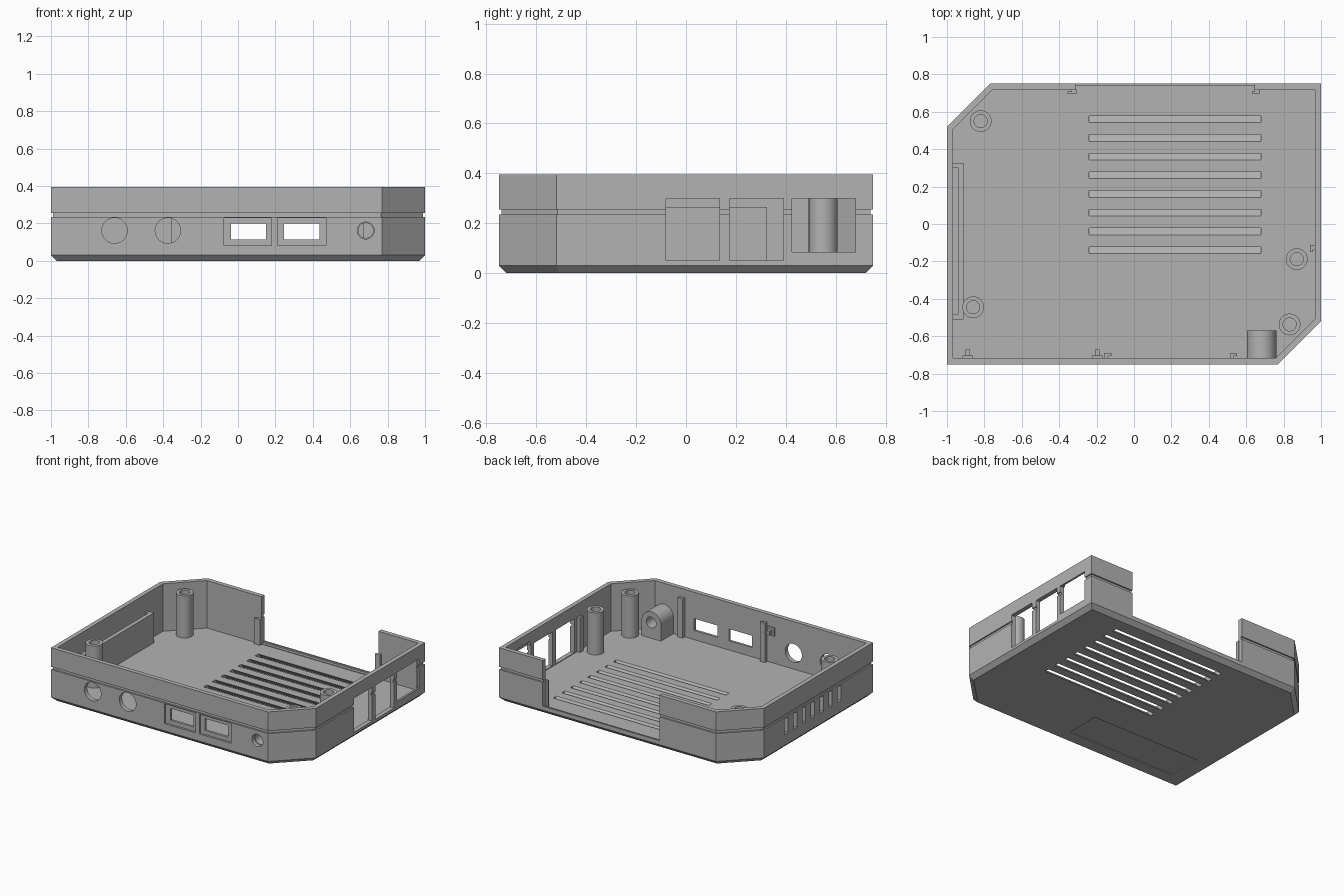
import bpy, bmesh, math
from mathutils import Matrix

if "Cube" in bpy.data.objects:
    bpy.data.objects.remove(bpy.data.objects["Cube"])

grey = bpy.data.materials.new("plain_grey")
grey.diffuse_color = (0.45, 0.45, 0.45, 1)
grey.use_nodes = True
grey.node_tree.nodes["Principled BSDF"].inputs["Base Color"].default_value = grey.diffuse_color
FLOOR, WALL = 0.045, 0.033


def make(name, bm):
    bmesh.ops.recalc_face_normals(bm, faces=bm.faces[:])
    me = bpy.data.meshes.new(name)
    bm.to_mesh(me)
    bm.free()
    me.materials.append(grey)
    ob = bpy.data.objects.new(name, me)
    bpy.context.collection.objects.link(ob)
    return ob


def add_box(bm, x0, x1, y0, y1, z0, z1):
    m = Matrix.Translation(((x0 + x1) / 2, (y0 + y1) / 2, (z0 + z1) / 2))
    m = m @ Matrix.Diagonal((x1 - x0, y1 - y0, z1 - z0, 1))
    return bmesh.ops.create_cube(bm, size=1, matrix=m)["verts"]


def boxes(name, *dims):
    bm = bmesh.new()
    for d in dims:
        add_box(bm, *d)
    return make(name, bm)


def add_cyl_y(bm, x, y0, y1, z, r):
    m = Matrix.Translation((x, (y0 + y1) / 2, z)) @ Matrix.Rotation(math.pi / 2, 4, 'X')
    bmesh.ops.create_cone(bm, cap_ends=True, segments=32, radius1=r, radius2=r,
                          depth=y1 - y0, matrix=m)


def outline(d):
    """Two-cornered-off rectangle, inset by d."""
    x, y, c = 1 - d, 0.75 - d, 0.23 - d * (2 - math.sqrt(2))
    return [(-x, -y), (x - c, -y), (x, c - y), (x, y), (c - x, y), (-x, y - c)]


def smooth(ob):
    for o in bpy.context.selected_objects:
        o.select_set(False)
    bpy.context.view_layer.objects.active = ob
    ob.select_set(True)
    bpy.ops.object.shade_smooth_by_angle(angle=math.radians(30))


def cut(ob, bm):
    c = make("cutter", bm)
    m = ob.modifiers.new("cut", 'BOOLEAN')
    m.operation, m.solver, m.object = 'DIFFERENCE', 'EXACT', c
    bpy.context.view_layer.objects.active = ob
    bpy.ops.object.modifier_apply(modifier=m.name)
    bpy.data.objects.remove(c)


# tray shell: lofted rings for bevelled base, seam groove, rim and inner wall
bm = bmesh.new()
rings = [[bm.verts.new((x, y, z)) for x, y in outline(d)] for d, z in (
    (0.03, 0), (0, 0.03), (0, 0.235), (0.01, 0.235), (0.01, 0.255), (0, 0.255),
    (0, 0.395), (WALL, 0.395), (WALL, FLOOR))]
for a, b in zip(rings, rings[1:]):
    for i in range(6):
        j = (i + 1) % 6
        bm.faces.new((a[i], a[j], b[j], b[i]))
bm.faces.new(rings[0])
bm.faces.new(rings[-1])
shell = make("case_shell", bm)

# side port windows, rear opening and its panel channel
bm = bmesh.new()
for y0, y1, z0 in ((-0.08, 0.135, 0.05), (0.175, 0.39, 0.05), (0.425, 0.68, 0.085)):
    add_box(bm, 0.9, 1.1, y0, y1, z0, 0.3)
add_box(bm, -0.31, 0.643, 0.68, 0.8, 0.05, 0.5)
cut(shell, bm)

# front round holes and rectangular port holes
bm = bmesh.new()
for x, r in ((-0.66, 0.068), (-0.375, 0.068), (0.683, 0.045)):
    add_cyl_y(bm, x, -0.8, -0.69, 0.162, r)
for x0, x1 in ((-0.037, 0.15), (0.245, 0.435)):
    add_box(bm, x0, x1, -0.8, -0.69, 0.113, 0.2)
cut(shell, bm)

# shallow frames around the port holes, recess under the base, thinned side wall
bm = bmesh.new()
for x0, x1 in ((-0.075, 0.18), (0.21, 0.47)):
    add_box(bm, x0, x1, -0.8, -0.735, 0.083, 0.228)
add_box(bm, -0.86, 0.03, -0.63, -0.37, -0.05, 0.006)
add_box(bm, 0.9, 0.985, 0.435, 0.69, 0.06, 0.33)
cut(shell, bm)

# slanted floor louvres
bm = bmesh.new()
for i in range(8):
    y = 0.56 - 0.1 * i
    vs = add_box(bm, -0.24, 0.678, y - 0.018, y + 0.018, -0.02, FLOOR + 0.02)
    for v in vs:
        v.co.y += FLOOR - v.co.z
cut(shell, bm)

# left wall vents
bm = bmesh.new()
for i in range(7):
    y = 0.26 - 0.103 * i
    add_box(bm, -1.1, -0.955, y - 0.02, y + 0.02, 0.11, 0.225)
cut(shell, bm)

# screw posts: tube profile swept round its axis
for n, (x, y) in enumerate(((-0.82, 0.55), (-0.86, -0.445), (0.87, -0.188), (0.832, -0.537))):
    bm = bmesh.new()
    N = 32
    loops = [[bm.verts.new((x + r * math.cos(2 * math.pi * i / N),
                            y + r * math.sin(2 * math.pi * i / N), z)) for i in range(N)]
             for r, z in ((0.058, FLOOR - 0.01), (0.058, 0.355), (0.035, 0.355), (0.035, FLOOR + 0.01))]
    for a, b in zip(loops, loops[1:]):
        for i in range(N):
            j = (i + 1) % N
            bm.faces.new((a[i], a[j], b[j], b[i]))
    bm.faces.new(loops[0])
    bm.faces.new(loops[-1])
    smooth(make(f"screw_post_{n + 1}", bm))

# power socket housing: arch with a bore
bm = bmesh.new()
arch = [(0.603, 0.04)] + [(0.682 - 0.079 * math.cos(math.pi * i / 20),
                           0.162 + 0.079 * math.sin(math.pi * i / 20)) for i in range(21)] + [(0.761, 0.04)]
f = bm.faces.new([bm.verts.new((x, -0.72, z)) for x, z in arch])
ext = bmesh.ops.extrude_face_region(bm, geom=[f])["geom"]
bmesh.ops.translate(bm, vec=(0, 0.15, 0),
                    verts=[v for v in ext if isinstance(v, bmesh.types.BMVert)])
socket = make("socket_housing", bm)
bm = bmesh.new()
add_cyl_y(bm, 0.683, -0.8, -0.5, 0.162, 0.04)
cut(socket, bm)
smooth(socket)

# baffle behind the left vents
boxes("vent_baffle", (-0.942, -0.912, -0.51, 0.325, 0.04, 0.265),
      (-0.97, -0.94, -0.51, -0.485, 0.04, 0.265), (-0.97, -0.94, 0.302, 0.325, 0.04, 0.265))

# rear panel rails and low sill
for name, x0, x1, x2, x3 in (("rear_rail_left", -0.355, -0.307, -0.335, -0.307),
                             ("rear_rail_right", 0.63, 0.67, 0.645, 0.67)):
    boxes(name, (x0, x1, 0.695, 0.709, 0.04, 0.235), (x2, x3, 0.705, 0.72, 0.04, 0.235))
boxes("rear_sill", (-0.315, 0.648, 0.738, 0.75, 0.045, 0.06))

# board guide rails on the front and right walls
for name, x in (("front_rail_left", -0.14), ("front_rail_right", 0.532)):
    boxes(name, (x - 0.02, x + 0.02, -0.706, -0.69, 0.04, 0.335),
          (x - 0.02, x, -0.72, -0.7, 0.04, 0.335))
boxes("side_rail", (0.942, 0.956, -0.15, -0.112, 0.04, 0.3),
      (0.95, 0.975, -0.135, -0.112, 0.04, 0.3))

# small clips on the front wall
for name, x in (("front_clip_left", -0.89), ("front_clip_right", -0.197)):
    boxes(name, (x - 0.028, x + 0.028, -0.72, -0.703, 0.25, 0.31),
          (x - 0.012, x + 0.012, -0.71, -0.672, 0.265, 0.295))
